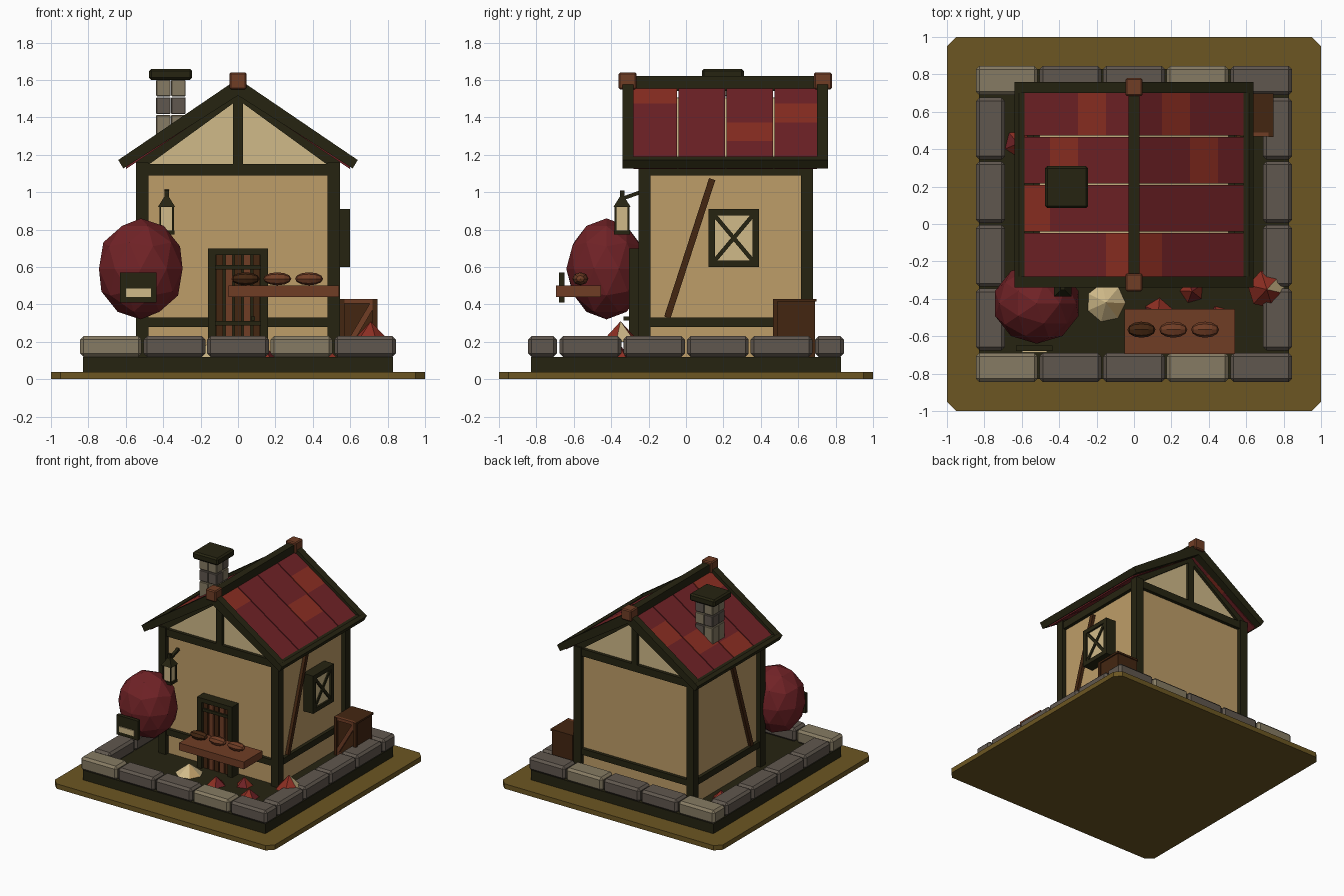
import bpy, bmesh, math
from mathutils import Vector, Matrix

if "Cube" in bpy.data.objects:
    bpy.data.objects.remove(bpy.data.objects["Cube"])

def mat(name, r, g, b):
    m = bpy.data.materials.new(name)
    lin = lambda c: ((c / 255 + 0.055) / 1.055) ** 2.4 if c > 10 else c / 255 / 12.92
    m.diffuse_color = (lin(r), lin(g), lin(b), 1)
    m.use_nodes = True
    m.node_tree.nodes["Principled BSDF"].inputs["Base Color"].default_value = m.diffuse_color
    return m

EARTH = mat("olive earth", 108, 86, 34)
TIMBER = mat("dark timber", 38, 36, 17)
STONE = mat("grey stone", 96, 87, 78)
PALE = mat("pale stone", 134, 123, 99)
PLASTER = mat("tan plaster", 190, 157, 104)
CREAM = mat("cream", 208, 186, 137)
RED = mat("deep red", 112, 34, 38)
RUST = mat("rust red", 140, 46, 34)
WOOD = mat("warm wood", 112, 61, 37)
BARK = mat("dark wood", 68, 38, 17)

def finish(name, bm, *mats):
    bmesh.ops.recalc_face_normals(bm, faces=bm.faces)
    me = bpy.data.meshes.new(name)
    bm.to_mesh(me)
    bm.free()
    for m in mats:
        me.materials.append(m)
    ob = bpy.data.objects.new(name, me)
    bpy.context.collection.objects.link(ob)
    return ob

def box(name, x, y, z, m, bevel=0):
    bm = bmesh.new()
    bmesh.ops.create_cube(bm, size=1)
    for v in bm.verts:
        v.co = [(r[0] + r[1]) / 2 + c * (r[1] - r[0]) for r, c in zip((x, y, z), v.co)]
    if bevel:
        bmesh.ops.bevel(bm, geom=bm.edges[:], offset=bevel, segments=1, affect='EDGES')
    return finish(name, bm, m)

def prism(name, pts, lo, hi, m, axis='Y'):
    """Extrude a 2D outline along an axis."""
    bm = bmesh.new()
    place = {'X': lambda a, b, t: (t, a, b), 'Y': lambda a, b, t: (a, t, b), 'Z': lambda a, b, t: (a, b, t)}[axis]
    f = bm.faces.new([bm.verts.new(place(a, b, lo)) for a, b in pts])
    g = bmesh.ops.extrude_face_region(bm, geom=[f])
    d = Vector(place(0, 0, hi - lo))
    for v in g['geom']:
        if isinstance(v, bmesh.types.BMVert):
            v.co += d
    return finish(name, bm, m)

def strip(name, p, q, w, lo, hi, m, axis):
    """Straight bar between two 2D points, extruded along an axis."""
    p, q = Vector(p), Vector(q)
    d = (q - p).normalized() * w / 2
    n = Vector((-d.y, d.x))
    return prism(name, [p + n, q + n, q - n, p - n], lo, hi, m, axis)

def cone(name, x, y, z, r, h, sides, mats, top=0.0, turn=0.0):
    bm = bmesh.new()
    M = Matrix.Translation((x, y, z + h / 2)) @ Matrix.Rotation(turn, 4, 'Z')
    bmesh.ops.create_cone(bm, cap_ends=True, segments=sides, radius1=r, radius2=top, depth=h, matrix=M)
    for i, f in enumerate(bm.faces):
        f.material_index = i % len(mats)
    return finish(name, bm, *mats)

# Ground plate and dark foundation
prism("ground", [(-1, -.95), (-.95, -1), (.95, -1), (1, -.95), (1, .95), (.95, 1), (-.95, 1), (-1, .95)],
      0, .04, EARTH, 'Z')
box("foundation", (-.83, .83), (-.83, .83), (.04, .12), TIMBER)

# Stone border: five along front and back, four along each side
for s in (-1, 1):
    y = sorted((s * .69, s * .845))
    for i in range(5):
        c = -.68 + .34 * i
        m = PALE if (s < 0 and i in (0, 3)) or (s > 0 and i in (0, 3)) else STONE
        box("border_stone", (c - .165, c + .165), y, (.12, .23), m, .018)
    for i in range(4):
        c = -.51 + .34 * i
        box("border_stone", y, (c - .165, c + .165), (.12, .23), STONE, .018)

# House walls and gable block
box("walls", (-.51, .51), (-.22, .645), (.12, 1.12), PLASTER)
prism("gable", [(-.505, 1.12), (.505, 1.12), (.505, 1.165), (0, 1.505), (-.505, 1.165)], -.22, .645, CREAM)

# Timber frame
for x in (-.512, .512):
    for y in (-.222, .647):
        box("corner_post", (x - .033, x + .033), (y - .033, y + .033), (.12, 1.16), TIMBER)
    for z in ((.28, .33), (1.09, 1.15)):
        box("side_beam", (x - .025, x + .025), (-.22, .645), z, TIMBER)
    strip("side_brace", (-.10, .33), (.14, 1.07), .035, x - .022, x + .022, BARK, 'X')
for y in (-.222, .647):
    for z in ((.28, .33), (1.09, 1.15)):
        box("end_beam", (-.51, .51), (y - .025, y + .025), z, TIMBER)
    box("king_post", (-.026, .026), (y - .025, y + .025), (1.15, 1.53), TIMBER)
    for s in (-1, 1):
        strip("gable_edge", (s * .53, 1.14), (0, 1.525), .05, y - .02, y + .02, TIMBER, 'Y')

# Roof tiles: four columns by four rows on each slope
rows = [.0, .15, .30, .45, .60]
cols = [-.285, -.045, .212, .47, .705]
rust = {(1, 0, 0), (1, 2, 2), (1, 3, 1), (-1, 0, 0), (-1, 1, 3), (-1, 2, 2), (-1, 3, 1)}
top = lambda x: 1.575 - .67 * x
for s in (-1, 1):
    for c in range(4):
        for r in range(4):
            a, b = rows[r], rows[r + 1]
            prism("roof_tile", [(s * a, top(a)), (s * b, top(b)), (s * b, top(b) - .05), (s * a, top(a) - .05)],
                  cols[c] + .004, cols[c + 1] - .004, RUST if (s, c, r) in rust else RED)
    # Barge boards and eave beams
    for y in (-.34, .70):
        prism("barge_board", [(0, 1.607), (s * .64, 1.172), (s * .613, 1.127), (0, 1.517)], y, y + .06, TIMBER)
    prism("eave_beam", [(s * .585, 1.19), (s * .615, 1.19), (s * .64, 1.172), (s * .613, 1.127), (s * .585, 1.145)],
          -.34, .76, TIMBER)
box("ridge_beam", (-.03, .03), (-.34, .76), (1.54, 1.62), TIMBER)
for y in (-.312, .732):
    box("ridge_finial", (-.046, .046), (y - .048, y + .048), (1.55, 1.64), WOOD, .008)

# Chimney
for i, (a, b) in enumerate(((1.27, 1.412), (1.418, 1.507), (1.513, 1.60))):
    for j in range(2):
        for k in range(2):
            x, y = -.438 + .08 * j, .122 + .08 * k
            box("chimney_stone", (x, x + .078), (y, y + .078), (a, b), (PALE, STONE)[(i + (j * k)) % 2], .004)
box("chimney_cap", (-.475, -.245), (.085, .31), (1.60, 1.66), TIMBER, .012)

# Side window with crossed bars
box("window_pane", (.51, .585), (.14, .37), (.62, .89), CREAM)
for y in ((.12, .155), (.355, .39)):
    box("window_jamb", (.51, .60), y, (.60, .91), TIMBER)
for z in ((.60, .635), (.875, .91)):
    box("window_rail", (.51, .60), (.12, .39), z, TIMBER)
for a, b in ((.63, .88), (.88, .63)):
    strip("window_cross", (.15, a), (.36, b), .022, .58, .595, TIMBER, 'X')

# Door
box("door_back", (-.13, .13), (-.265, -.22), (.12, .68), TIMBER)
for s in (-1, 1):
    box("door_jamb", sorted((s * .12, s * .16)), (-.305, -.22), (.12, .70), TIMBER)
box("door_lintel", (-.16, .16), (-.305, -.22), (.665, .70), TIMBER)
for i in range(5):
    x = -.098 + .049 * i
    box("door_plank", (x - .019, x + .019), (-.28, -.25), (.12, .665), (BARK, WOOD)[i % 2])
for z in (.30, .60):
    box("door_strap", (-.12, .12), (-.292, -.27), (z - .012, z + .012), TIMBER)
box("door_handle", (.07, .09), (-.335, -.27), (.315, .335), TIMBER)

# Serving shelf with three loaves
box("shelf", (-.05, .54), (-.695, -.455), (.44, .50), WOOD)
for x in (.04, .21, .38):
    bm = bmesh.new()
    M = Matrix.Translation((x, -.565, .537)) @ Matrix.Diagonal((.075, .043, .035, 1)) @ Matrix.Rotation(math.pi / 2, 4, 'Y')
    bmesh.ops.create_uvsphere(bm, u_segments=8, v_segments=6, radius=1, matrix=M)
    finish("loaf", bm, BARK if x < .1 else WOOD)

# Round bush
bm = bmesh.new()
bmesh.ops.create_icosphere(bm, subdivisions=2, radius=1,
                           matrix=Matrix.Translation((-.52, -.425, .59)) @ Matrix.Diagonal((.235, .215, .27, 1)))
finish("bush", bm, RED)

# Sign board
box("sign_board", (-.63, -.435), (-.68, -.65), (.41, .57), TIMBER)
box("sign_plate", (-.60, -.465), (-.688, -.68), (.44, .485), CREAM)

# Hanging lantern
lx, ly = -.382, -.342
box("lantern_glass", (lx - .03, lx + .03), (ly - .03, ly + .03), (.79, .92), CREAM)
box("lantern_base", (lx - .043, lx + .043), (ly - .043, ly + .043), (.775, .795), TIMBER)
for a in (-.034, .034):
    for b in (-.034, .034):
        box("lantern_bar", (lx + a - .005, lx + a + .005), (ly + b - .005, ly + b + .005), (.79, .93), TIMBER)
cone("lantern_cap", lx, ly, .92, .066, .055, 4, [TIMBER], .018, math.pi / 4)
box("lantern_hook", (lx - .012, lx + .012), (ly - .012, ly + .012), (.96, 1.01), TIMBER)
strip("lantern_arm", (ly, .965), (-.23, 1.005), .02, lx - .012, lx + .012, TIMBER, 'X')

# Crate with framed front
box("crate", (.55, .735), (.485, .69), (.12, .42), BARK)
for x in ((.545, .57), (.72, .745)):
    box("crate_stile", x, (.465, .49), (.12, .43), BARK)
box("crate_lid", (.545, .745), (.49, .698), (.415, .43), BARK)
for z in ((.12, .145), (.405, .43)):
    box("crate_rail", (.55, .74), (.468, .49), z, WOOD)
strip("crate_brace", (.565, .14), (.725, .41), .03, .47, .488, WOOD, 'Y')

# Leaf heaps
cone("leaf_heap", .71, -.35, .20, .105, .11, 6, [RUST, CREAM, RUST], 0, .3)
cone("leaf_heap", -.15, -.42, .12, .105, .08, 7, [CREAM, CREAM, PLASTER], 0, .2)
for x, y, r in ((.13, -.47, .075), (.31, -.36, .065), (.46, -.51, .075), (-.62, .43, .075)):
    cone("leaf_heap", x, y, .12, r, .07, 5, [RUST, RUST, RED], 0, x * 9)
